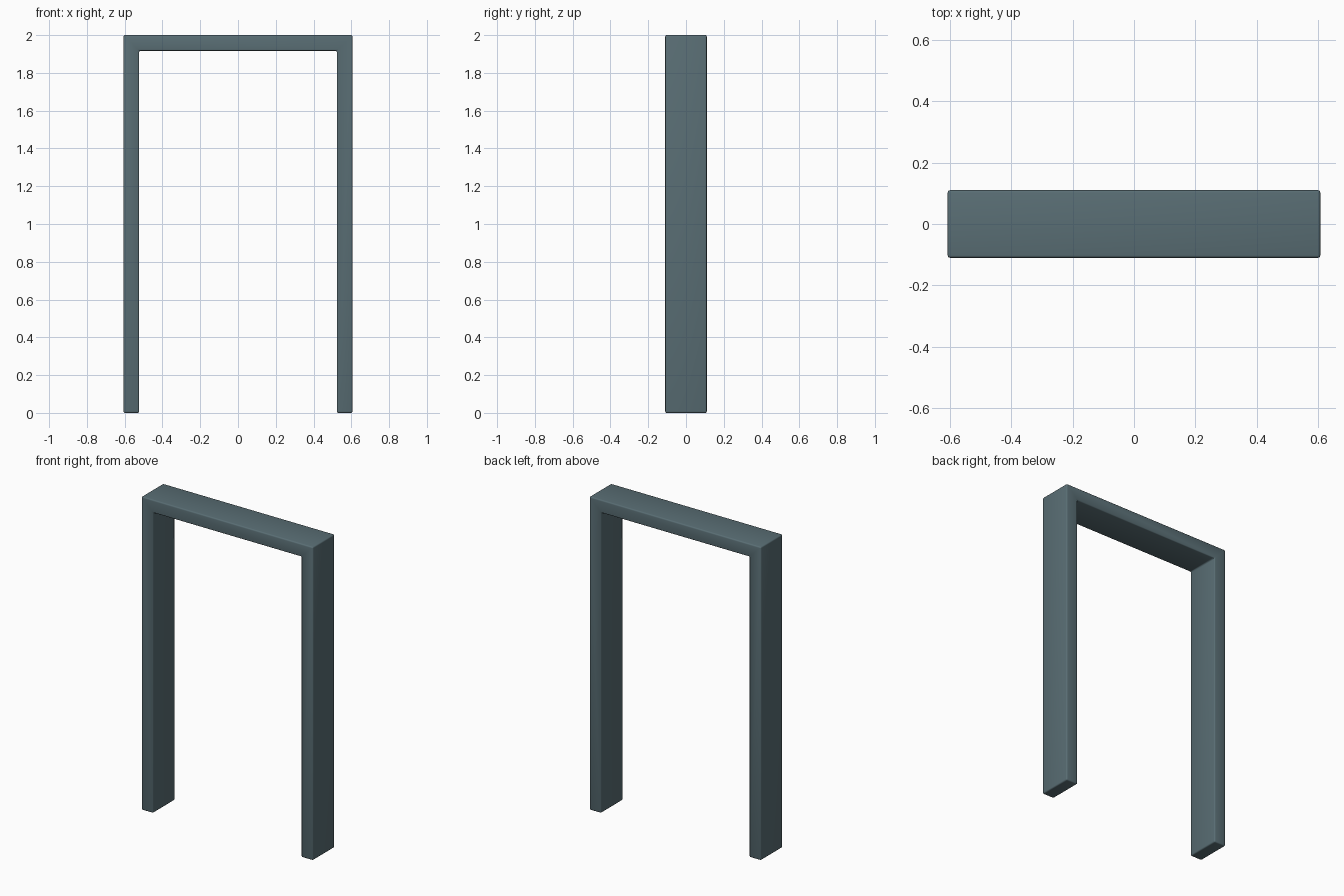
import bpy
import bmesh

if "Cube" in bpy.data.objects:
    bpy.data.objects.remove(bpy.data.objects["Cube"])

HALF_W, HALF_D, HEIGHT, THICK, ROUND = 0.606, 0.11, 2.0, 0.083, 0.008

# Door frame: upside-down U profile extruded through its depth
inner, under = HALF_W - THICK, HEIGHT - THICK
profile = [(-HALF_W, 0), (-inner, 0), (-inner, under), (inner, under),
           (inner, 0), (HALF_W, 0), (HALF_W, HEIGHT), (-HALF_W, HEIGHT)]

bm = bmesh.new()
face = bm.faces.new([bm.verts.new((x, -HALF_D, z)) for x, z in profile])
ext = bmesh.ops.extrude_face_region(bm, geom=[face])
new_verts = [g for g in ext["geom"] if isinstance(g, bmesh.types.BMVert)]
bmesh.ops.translate(bm, vec=(0, 2 * HALF_D, 0), verts=new_verts)
bmesh.ops.recalc_face_normals(bm, faces=bm.faces)
mesh = bpy.data.meshes.new("door_frame")
bm.to_mesh(mesh)
bm.free()

frame = bpy.data.objects.new("door_frame", mesh)
bpy.context.collection.objects.link(frame)

# Softly rounded edges
bevel = frame.modifiers.new("rounded_edges", "BEVEL")
bevel.width = ROUND
bevel.segments = 3
bevel.limit_method = "ANGLE"
bpy.context.view_layer.objects.active = frame
frame.select_set(True)
bpy.ops.object.modifier_apply(modifier=bevel.name)
bpy.ops.object.shade_smooth_by_angle()

# Blue-grey paint
paint = bpy.data.materials.new("blue_grey_paint")
paint.diffuse_color = (0.10, 0.155, 0.175, 1)
paint.use_nodes = True
paint.node_tree.nodes["Principled BSDF"].inputs["Base Color"].default_value = paint.diffuse_color
mesh.materials.append(paint)
